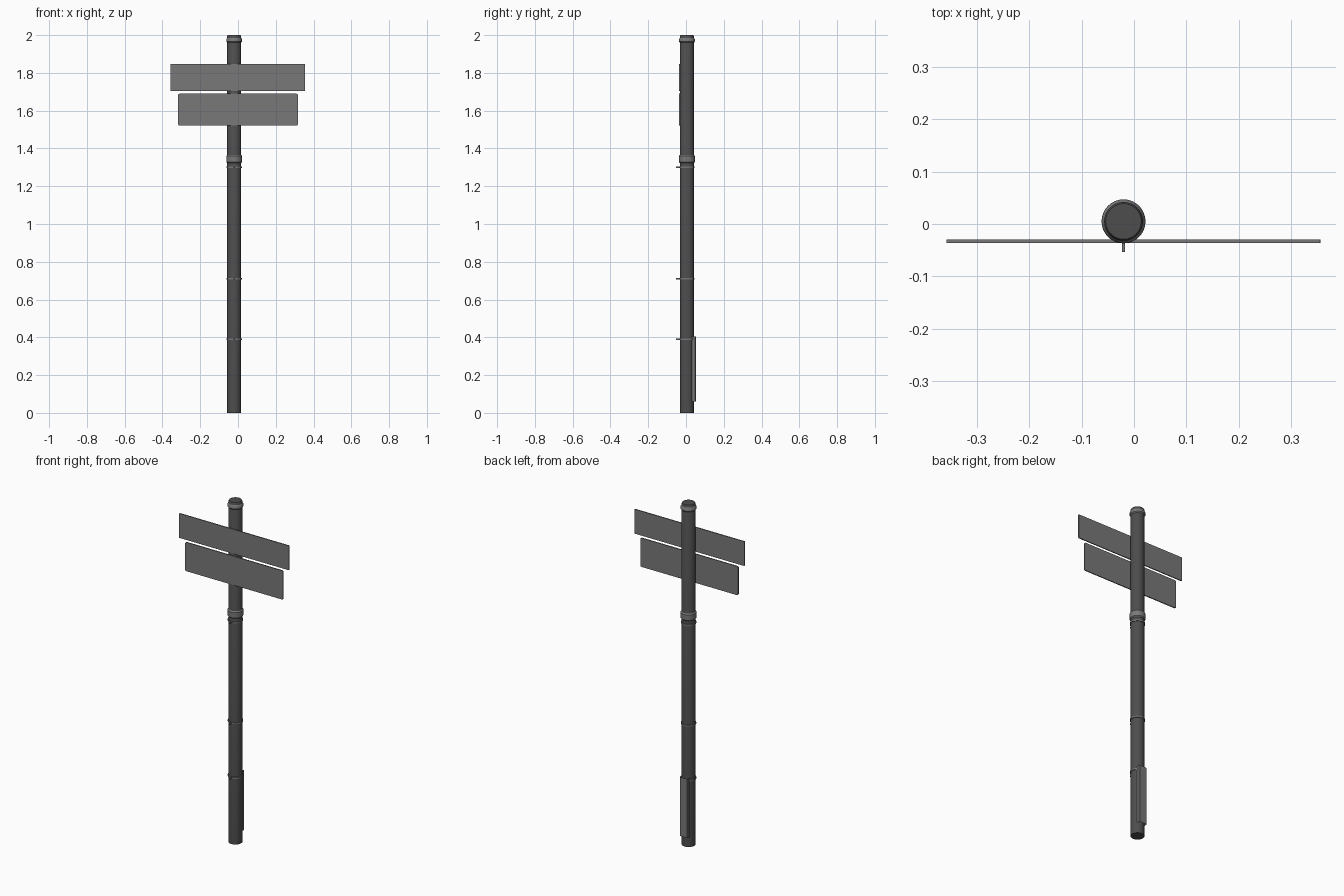
import bpy
import bmesh
import math

cube = bpy.data.objects.get("Cube")
if cube:
    bpy.data.objects.remove(cube)

POLE_X, POLE_Y, POLE_R = -0.02, 0.005, 0.037
SIDES = 32


def make_material(name, value):
    mat = bpy.data.materials.new(name)
    mat.use_nodes = True
    colour = (value, value, value, 1)
    mat.diffuse_color = colour
    mat.node_tree.nodes["Principled BSDF"].inputs["Base Color"].default_value = colour
    return mat


dark = make_material("dark grey", 0.075)
light = make_material("mid grey", 0.19)


def finish(name, bm, mat, smooth=False):
    bmesh.ops.recalc_face_normals(bm, faces=bm.faces)
    mesh = bpy.data.meshes.new(name)
    bm.to_mesh(mesh)
    bm.free()
    mesh.materials.append(mat)
    obj = bpy.data.objects.new(name, mesh)
    bpy.context.collection.objects.link(obj)
    if smooth:
        bpy.ops.object.select_all(action="DESELECT")
        obj.select_set(True)
        bpy.context.view_layer.objects.active = obj
        bpy.ops.object.shade_smooth_by_angle(angle=math.radians(35))
    return obj


def lathe(name, profile, mat):
    """Turn (radius, height) points around the pole axis, with capped ends."""
    bm = bmesh.new()
    rings = []
    for r, z in profile:
        rings.append([bm.verts.new((POLE_X + r * math.cos(math.tau * i / SIDES),
                                    POLE_Y + r * math.sin(math.tau * i / SIDES), z))
                      for i in range(SIDES)])
    for a, b in zip(rings, rings[1:]):
        for i in range(SIDES):
            j = (i + 1) % SIDES
            bm.faces.new((a[i], a[j], b[j], b[i]))
    bm.faces.new(rings[0])
    bm.faces.new(rings[-1])
    return finish(name, bm, mat, True)


def box(name, low, high, mat, corner=0):
    """Box between two corners; optionally round the edges running along y."""
    bm = bmesh.new()
    bmesh.ops.create_cube(bm, size=1)
    for v in bm.verts:
        v.co = [l + (c + 0.5) * (h - l) for l, h, c in zip(low, high, v.co)]
    if corner:
        edges = [e for e in bm.edges
                 if abs(e.verts[0].co.y - e.verts[1].co.y) > 0.001]
        bmesh.ops.bevel(bm, geom=edges, offset=corner, segments=3,
                        profile=0.5, affect="EDGES")
    return finish(name, bm, mat)


# Pole with a slightly chamfered top
lathe("pole", [(POLE_R, 0), (POLE_R, 1.994), (0.034, 2)], dark)

# Collars around the pole
lathe("middle_collar", [(POLE_R, 1.322), (0.042, 1.328), (0.042, 1.36),
                        (POLE_R, 1.366)], light)
lathe("top_collar", [(POLE_R, 1.96), (0.042, 1.966), (0.042, 1.978),
                     (POLE_R, 1.986)], light)

# Thin clamps, each with a tab at the front
for label, z in (("lower", 0.39), ("middle", 0.71), ("upper", 1.30)):
    lathe(label + "_clamp", [(0.041, z - 0.004), (0.041, z + 0.004)], light)
    box(label + "_clamp_tab", (POLE_X - 0.003, -0.053, z - 0.004),
        (POLE_X + 0.003, POLE_Y - POLE_R, z + 0.004), light)

# Two sign boards
box("upper_sign", (-0.358, -0.036, 1.704), (0.356, -0.030, 1.847), light, 0.003)
box("lower_sign", (-0.317, -0.036, 1.521), (0.317, -0.030, 1.690), light, 0.008)

# Access door at the back: an open shell with chamfered sides
bm = bmesh.new()
outline = [(-0.026, 0.03), (-0.026, 0.048), (-0.022, 0.053)]
outline += [(-x, y) for x, y in reversed(outline)]
columns = [[bm.verts.new((POLE_X + x, y, z)) for z in (0.06, 0.405)]
           for x, y in outline]
for a, b in zip(columns, columns[1:]):
    bm.faces.new((b[0], a[0], a[1], b[1]))
finish("access_door", bm, light)
